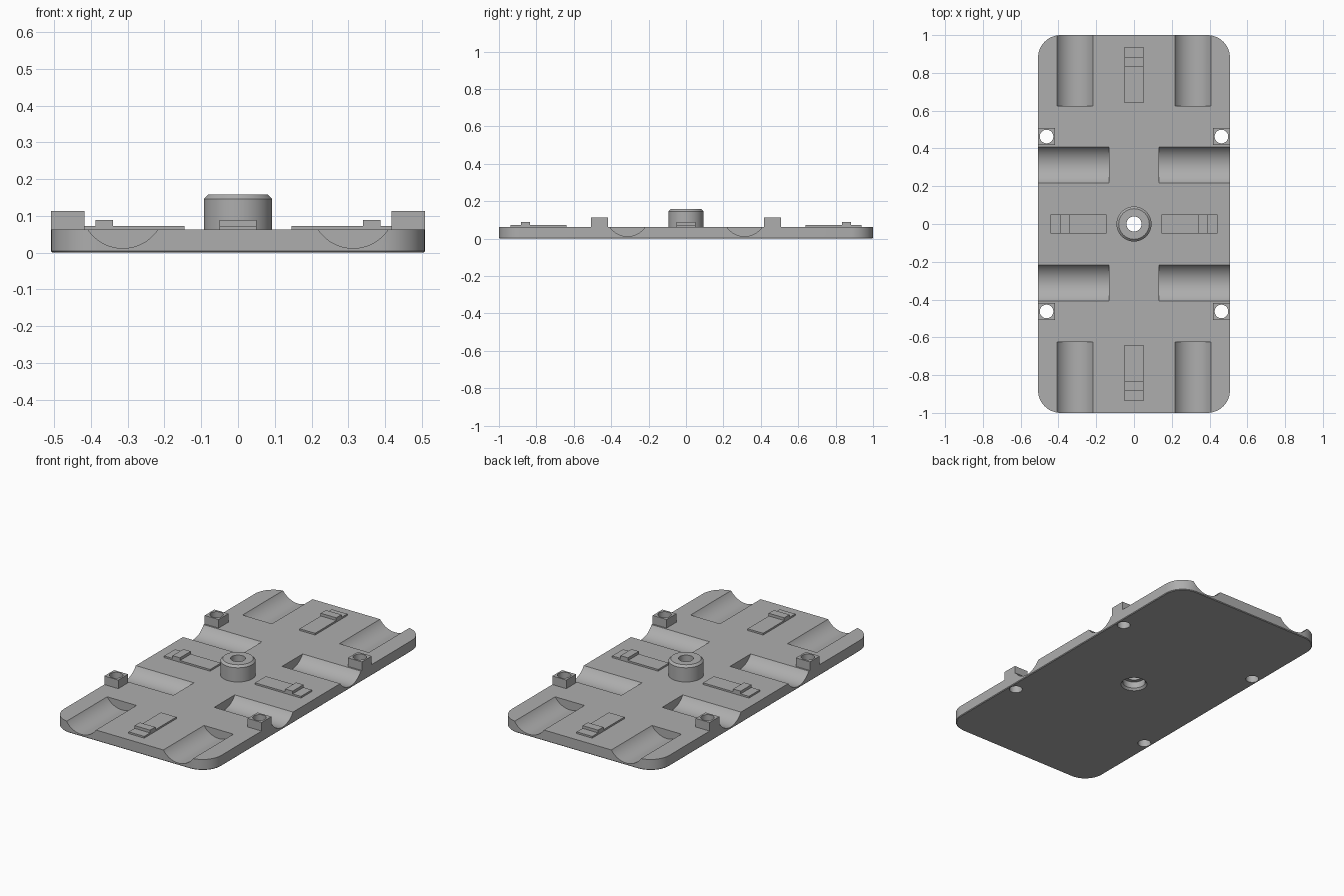
import bpy, bmesh, math
from mathutils import Matrix, Vector

if "Cube" in bpy.data.objects:
    bpy.data.objects.remove(bpy.data.objects["Cube"])

grey = bpy.data.materials.new("mid_grey")
grey.use_nodes = True
grey.diffuse_color = (0.42, 0.42, 0.42, 1)
grey.node_tree.nodes["Principled BSDF"].inputs["Base Color"].default_value = grey.diffuse_color

TOP = 0.063
HALF_W, HALF_L, CORNER = 0.508, 1.0, 0.12
SIGNS = (-1, 1)


def finish(bm, name):
    bmesh.ops.recalc_face_normals(bm, faces=bm.faces)
    mesh = bpy.data.meshes.new(name)
    bm.to_mesh(mesh)
    bm.free()
    mesh.materials.append(grey)
    ob = bpy.data.objects.new(name, mesh)
    bpy.context.collection.objects.link(ob)
    return ob


def add_box(bm, low, high):
    low, high = Vector(low), Vector(high)
    m = Matrix.Translation((low + high) / 2) @ Matrix.Diagonal((*(high - low), 1))
    bmesh.ops.create_cube(bm, size=1, matrix=m)


def add_cylinder(bm, start, end, radius, end_radius=None, sides=48):
    start, end = Vector(start), Vector(end)
    axis = end - start
    m = Matrix.Translation((start + end) / 2) @ axis.to_track_quat("Z", "Y").to_matrix().to_4x4()
    bmesh.ops.create_cone(bm, cap_ends=True, segments=sides, radius1=radius,
                          radius2=end_radius or radius, depth=axis.length, matrix=m)


def cut(target, cutter):
    mod = target.modifiers.new("cut", "BOOLEAN")
    mod.operation, mod.solver, mod.object = "DIFFERENCE", "EXACT", cutter
    bpy.ops.object.select_all(action="DESELECT")
    bpy.context.view_layer.objects.active = target
    target.select_set(True)
    bpy.ops.object.modifier_apply(modifier=mod.name)


# Base plate with rounded corners and a fine lower edge
bm = bmesh.new()
outline = []
for quarter, (sx, sy) in enumerate(((1, 1), (-1, 1), (-1, -1), (1, -1))):
    for step in range(13):
        a = (quarter + step / 12) * math.pi / 2
        outline.append(bm.verts.new((sx * (HALF_W - CORNER) + CORNER * math.cos(a),
                                     sy * (HALF_L - CORNER) + CORNER * math.sin(a), 0)))
base = bm.faces.new(outline)
side = bmesh.ops.extrude_face_region(bm, geom=[base])["geom"]
bmesh.ops.translate(bm, verts=[v for v in side if isinstance(v, bmesh.types.BMVert)], vec=(0, 0, TOP))
rim = [e for e in bm.edges if all(v.co.z < 0.001 for v in e.verts)]
bmesh.ops.bevel(bm, geom=rim, offset=0.004, segments=1, affect="EDGES")
plate = finish(bm, "base_plate")

# Round cradles open to the plate edges
GROOVE_R, GROOVE_Z, MID = 0.114, 0.126, 0.313
for sx in SIGNS:
    for sy in SIGNS:
        for start, end in (((sx * MID, sy * 0.625, GROOVE_Z), (sx * MID, sy * 1.1, GROOVE_Z)),
                           ((sx * 0.132, sy * MID, GROOVE_Z), (sx * 0.7, sy * MID, GROOVE_Z))):
            bm = bmesh.new()
            add_cylinder(bm, start, end, GROOVE_R, sides=64)
            cutter = finish(bm, "cradle_cutter")
            cut(plate, cutter)
            bpy.data.objects.remove(cutter)

# Central boss with a chamfered top
bm = bmesh.new()
add_cylinder(bm, (0, 0, 0.055), (0, 0, 0.158), 0.093)
lip = [e for e in bm.edges if all(v.co.z > 0.15 for v in e.verts)]
bmesh.ops.bevel(bm, geom=lip, offset=0.012, segments=1, affect="EDGES")
boss = finish(bm, "central_boss")

# Bore and widened lower pocket
for low, high, r1, r2 in ((-0.1, 0.3, 0.04, 0.04), (-0.1, 0.05, 0.062, 0.062),
                          (-0.002, 0.012, 0.074, 0.062)):
    bm = bmesh.new()
    add_cylinder(bm, (0, 0, low), (0, 0, high), r1, r2)
    cutter = finish(bm, "bore_cutter")
    cut(plate, cutter)
    cut(boss, cutter)
    bpy.data.objects.remove(cutter)

# Square screw posts with drilled holes
posts = []
for sx, side_name in zip(SIGNS, ("right", "left")):
    for sy, end_name in zip(SIGNS, ("front", "back")):
        bm = bmesh.new()
        xs = sorted((sx * 0.418, sx * 0.508))
        ys = sorted((sy * 0.418, sy * 0.508))
        add_box(bm, (xs[0], ys[0], TOP - 0.001), (xs[1], ys[1], 0.113))
        post = finish(bm, f"screw_post_{end_name}_{side_name}")
        bm = bmesh.new()
        add_cylinder(bm, (sx * 0.463, sy * 0.463, -0.1), (sx * 0.463, sy * 0.463, 0.3), 0.036, sides=32)
        drill = finish(bm, "drill")
        cut(plate, drill)
        cut(post, drill)
        bpy.data.objects.remove(drill)
        posts.append(post)

# Raised strips, each with a small cross block
for name, angle, start in (("left", 0, 0.145), ("back", 90, 0.64),
                           ("right", 180, 0.145), ("front", 270, 0.64)):
    bm = bmesh.new()
    add_box(bm, (start, -0.05, TOP - 0.003), (start + 0.297, 0.05, 0.073))
    add_box(bm, (start + 0.195, -0.05, 0.07), (start + 0.243, 0.05, 0.089))
    bmesh.ops.rotate(bm, verts=bm.verts, matrix=Matrix.Rotation(math.radians(angle), 3, "Z"))
    finish(bm, f"strip_{name}")

# Smooth curved walls, keep edges sharp
bpy.ops.object.select_all(action="DESELECT")
for ob in [plate, boss] + posts:
    ob.select_set(True)
bpy.context.view_layer.objects.active = plate
bpy.ops.object.shade_smooth_by_angle(angle=math.radians(25))
